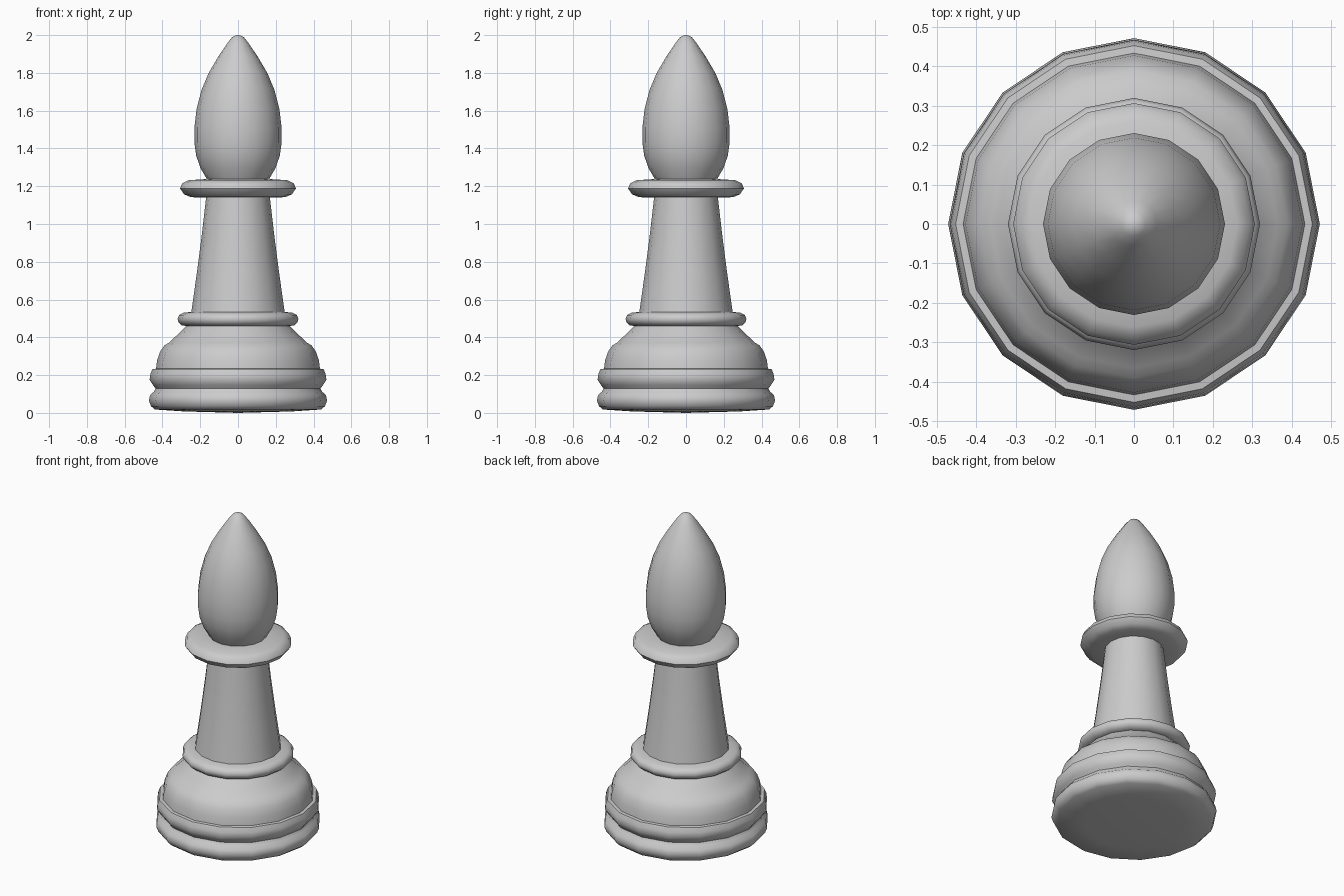
import bpy, bmesh, math

SIDES = 16


def lathe(name, profile, angle=50):
    """Spin a (radius, height) profile, listed bottom to top, around z."""
    bm = bmesh.new()
    rings = []
    for r, z in profile:
        if r == 0:
            rings.append([bm.verts.new((0, 0, z))] * SIDES)
        else:
            rings.append([bm.verts.new((r * math.cos(math.tau * i / SIDES),
                                        r * math.sin(math.tau * i / SIDES), z))
                          for i in range(SIDES)])
    for low, high in zip(rings, rings[1:]):
        for i in range(SIDES):
            j = (i + 1) % SIDES
            corners = [low[i], low[j], high[j], high[i]]
            bm.faces.new(list(dict.fromkeys(corners)))
    mesh = bpy.data.meshes.new(name)
    bm.to_mesh(mesh)
    bm.free()
    obj = bpy.data.objects.new(name, mesh)
    bpy.context.collection.objects.link(obj)
    bpy.ops.object.select_all(action='DESELECT')
    obj.select_set(True)
    bpy.context.view_layer.objects.active = obj
    bpy.ops.object.shade_smooth_by_angle(angle=math.radians(angle))
    return obj


# Neighbouring parts share their seam ring, so the whole surface is closed

# Foot: nearly flat underside and two rounded rings with a groove between
lathe("foot", [(0, 0), (0.29, 0.008), (0.44, 0.018), (0.46, 0.035),
               (0.472, 0.065), (0.465, 0.095), (0.445, 0.112), (0.437, 0.13),
               (0.45, 0.147), (0.468, 0.175), (0.464, 0.205), (0.453, 0.232),
               (0.434, 0.234)])

# Domed base body
lathe("base_dome", [(0.434, 0.234), (0.428, 0.28), (0.412, 0.325),
                    (0.39, 0.357), (0.365, 0.372), (0.325, 0.41),
                    (0.275, 0.46)])

# Ring between base and stem
lathe("lower_ring", [(0.275, 0.46), (0.298, 0.464), (0.315, 0.48),
                     (0.32, 0.498), (0.312, 0.518), (0.29, 0.53),
                     (0.247, 0.535)])

# Tapered stem
lathe("stem", [(0.247, 0.535), (0.218, 0.74), (0.192, 0.94), (0.169, 1.14)])

# Collar under the head
lathe("collar", [(0.169, 1.14), (0.25, 1.142), (0.285, 1.157), (0.307, 1.188),
                 (0.295, 1.215), (0.262, 1.232), (0.165, 1.238)])

# Pointed, egg-shaped head
lathe("head", [(0.165, 1.238), (0.198, 1.295), (0.221, 1.36), (0.231, 1.43),
               (0.231, 1.51), (0.219, 1.61), (0.193, 1.71), (0.155, 1.8),
               (0.105, 1.885), (0.058, 1.955), (0.03, 1.99), (0.012, 1.999),
               (0, 2.0)])
